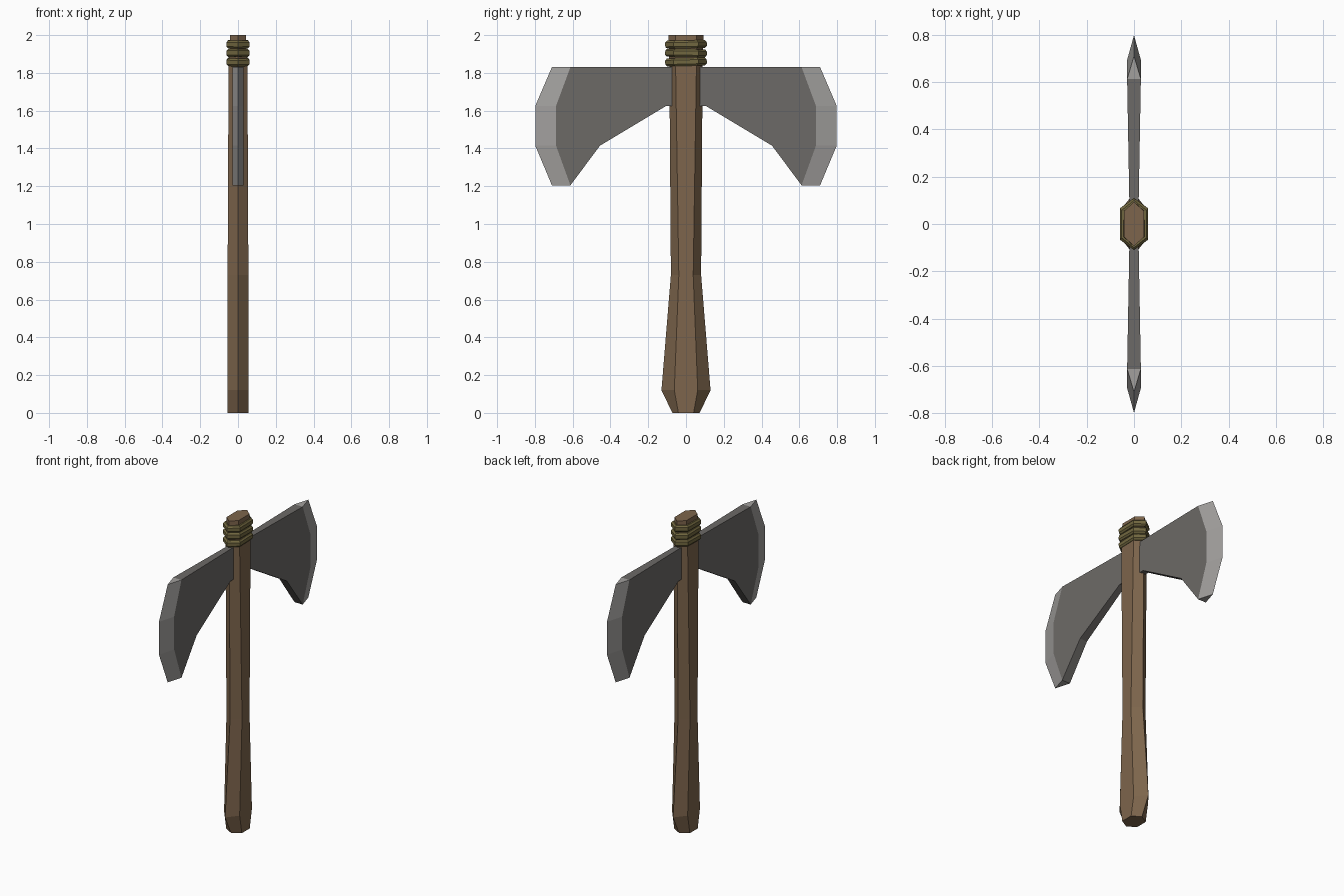
import bpy, bmesh, math

cube = bpy.data.objects.get("Cube")
if cube:
    bpy.data.objects.remove(cube, do_unlink=True)


def material(name, rgb):
    m = bpy.data.materials.new(name)
    m.use_nodes = True
    m.diffuse_color = (*rgb, 1)
    bsdf = m.node_tree.nodes["Principled BSDF"]
    bsdf.inputs["Base Color"].default_value = (*rgb, 1)
    bsdf.inputs["Roughness"].default_value = 0.8
    return m


wood = material("brown wood", (0.205, 0.130, 0.072))
cord = material("olive cord", (0.165, 0.135, 0.050))
steel = material("dark steel", (0.150, 0.143, 0.135))
edge_steel = material("bright edge steel", (0.36, 0.35, 0.34))


def finish(name, bm, *mats):
    bmesh.ops.recalc_face_normals(bm, faces=bm.faces)
    mesh = bpy.data.meshes.new(name)
    bm.to_mesh(mesh)
    bm.free()
    for m in mats:
        mesh.materials.append(m)
    ob = bpy.data.objects.new(name, mesh)
    bpy.context.collection.objects.link(ob)
    return ob


def hex_loft(name, levels, mat):
    """Stack of long hexagons, each given as height, half width, flat half length, point half length."""
    bm = bmesh.new()
    rings = []
    for z, w, flat, point in levels:
        outline = [(w, -flat), (w, flat), (0, point), (-w, flat), (-w, -flat), (0, -point)]
        rings.append([bm.verts.new((x, y, z)) for x, y in outline])
    for low, high in zip(rings, rings[1:]):
        for i in range(6):
            j = (i + 1) % 6
            bm.faces.new((low[i], low[j], high[j], high[i]))
    bm.faces.new(rings[0])
    bm.faces.new(rings[-1])
    return finish(name, bm, mat)


# Handle: flared grip, narrow waist, slightly wider head
hex_loft("handle", [
    (0, 0.055, 0.04, 0.072),
    (0.12, 0.055, 0.062, 0.13),
    (0.73, 0.055, 0.038, 0.08),
    (1.83, 0.05, 0.055, 0.088),
    (2.0, 0.042, 0.055, 0.093),
], wood)

# Cord wraps above the blades
for n, (z, tilt) in enumerate([(1.858, 1.5), (1.905, -1), (1.951, 1)], 1):
    wrap = hex_loft(f"cord_wrap_{n}", [
        (-0.021, 0.052, 0.058, 0.100),
        (-0.011, 0.060, 0.066, 0.110),
        (0.011, 0.060, 0.066, 0.110),
        (0.021, 0.052, 0.058, 0.100),
    ], cord)
    wrap.location.z = z
    wrap.rotation_euler.x = math.radians(tilt)


# Blades: plate thickening outward, with a bevel meeting at a thin cutting edge
def blade(name, side):
    heights = [1.83, 1.625, 1.415, 1.205]
    bevel = list(zip([0.612, 0.688, 0.688, 0.612], heights))
    tip = list(zip([0.71, 0.798, 0.798, 0.71], heights))
    inner = [(0.455, 1.415), (0.105, 1.625), (0, 1.625), (0, 1.83)]
    outline = bevel + inner
    bm = bmesh.new()
    plates = []
    for s in (1, -1):
        plates.append([bm.verts.new((s * (0.018 + 0.018 * y), side * y, z)) for y, z in outline])
    edge = [bm.verts.new((0, side * y, z)) for y, z in tip]
    for plate in plates:
        bm.faces.new(plate)
        for i in range(3):
            bm.faces.new((plate[i], plate[i + 1], edge[i + 1], edge[i])).material_index = 1
    a, b = plates
    for i in range(3, 8):
        j = (i + 1) % 8
        bm.faces.new((a[i], a[j], b[j], b[i]))
    for i in (0, 3):
        bm.faces.new((a[i], b[i], edge[i])).material_index = 1
    finish(name, bm, steel, edge_steel)


blade("front_blade", -1)
blade("back_blade", 1)
